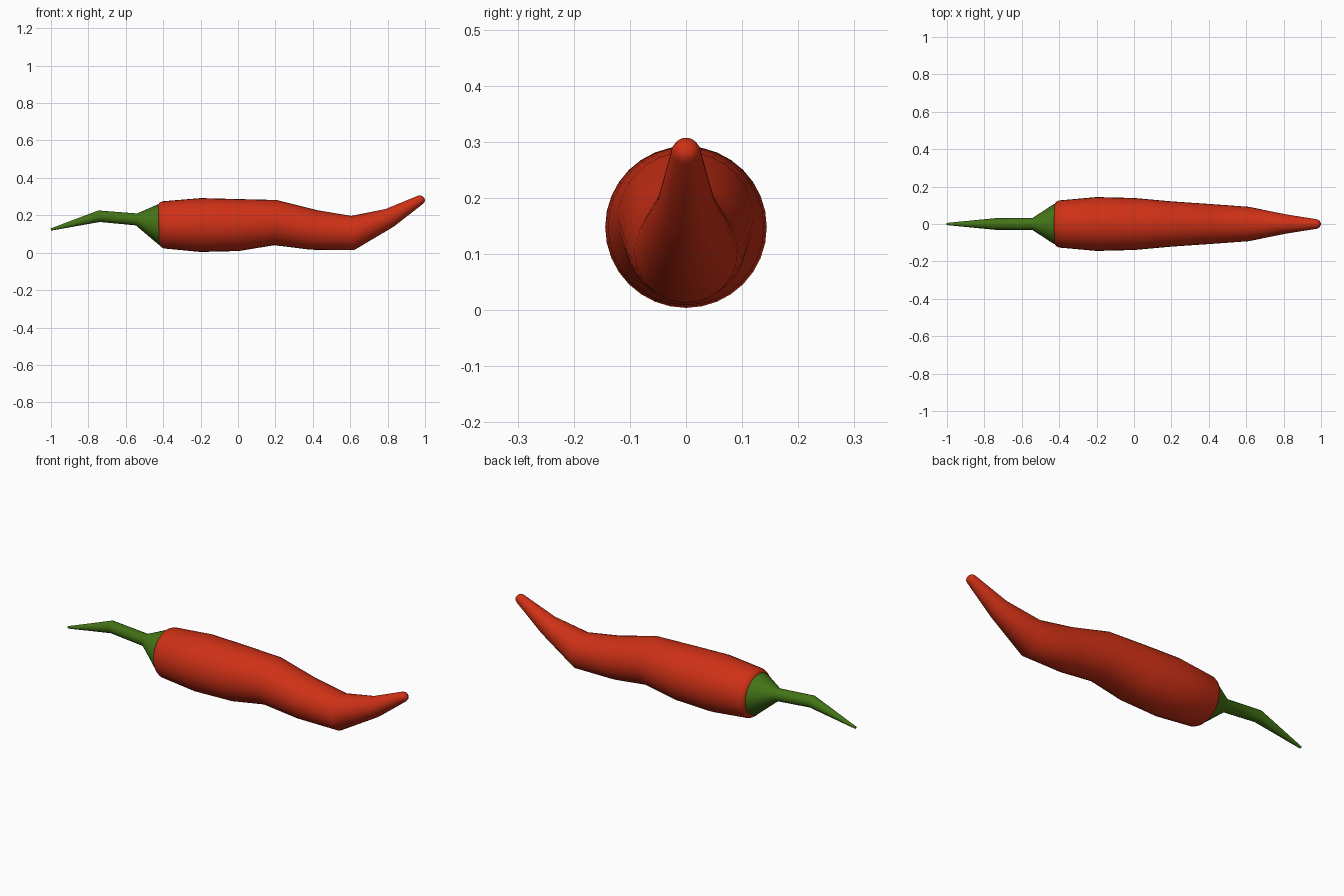
import bpy, bmesh, math
from mathutils import Vector

if "Cube" in bpy.data.objects:
    bpy.data.objects.remove(bpy.data.objects["Cube"])


def material(name, color):
    m = bpy.data.materials.new(name)
    m.diffuse_color = color
    m.use_nodes = True
    m.node_tree.nodes["Principled BSDF"].inputs["Base Color"].default_value = m.diffuse_color
    return m


def sweep(name, stations, mat, sides=32):
    # Each station: centre x, centre z, radius, tilt of the ring in degrees
    bm = bmesh.new()
    rings = []
    for x, z, r, tilt in stations:
        t = math.radians(tilt)
        up = Vector((-math.sin(t), 0, math.cos(t)))
        ring = []
        for i in range(sides):
            a = 2 * math.pi * i / sides
            p = Vector((x, 0, z)) + up * (r * math.sin(a))
            p.y = r * math.cos(a)
            ring.append(bm.verts.new(p))
        rings.append(ring)
    for a, b in zip(rings, rings[1:]):
        for i in range(sides):
            j = (i + 1) % sides
            bm.faces.new((a[i], a[j], b[j], b[i]))
    bm.faces.new(rings[0])
    bm.faces.new(rings[-1])
    bmesh.ops.recalc_face_normals(bm, faces=bm.faces)
    me = bpy.data.meshes.new(name)
    bm.to_mesh(me)
    bm.free()
    me.materials.append(mat)
    ob = bpy.data.objects.new(name, me)
    bpy.context.collection.objects.link(ob)
    bpy.ops.object.select_all(action='DESELECT')
    ob.select_set(True)
    bpy.context.view_layer.objects.active = ob
    bpy.ops.object.shade_smooth_by_angle(angle=math.radians(40))
    return ob


red = material("red_skin", (0.62, 0.03, 0.008, 1))
green = material("green_stem", (0.055, 0.17, 0.008, 1))

# Curved pepper pod with a rounded shoulder and upturned tip
sweep("pepper_pod", [
    (-0.425, 0.148, 0.106, 2), (-0.415, 0.149, 0.119, 2), (-0.40, 0.149, 0.126, 1),
    (-0.20, 0.148, 0.144, 0), (0.0, 0.148, 0.139, 2), (0.20, 0.161, 0.121, -3),
    (0.405, 0.122, 0.107, -8), (0.613, 0.105, 0.092, 4), (0.81, 0.186, 0.052, 25),
    (0.976, 0.283, 0.0255, 30), (0.987, 0.289, 0.021, 30), (0.993, 0.292, 0.012, 30),
    (0.995, 0.293, 0.003, 30)], red)

# Stem with flared cap
sweep("stem", [
    (-1.0, 0.124, 0.006, 18), (-0.743, 0.195, 0.031, 7),
    (-0.543, 0.178, 0.032, -6), (-0.428, 0.150, 0.107, 2), (-0.41, 0.149, 0.108, 2)], green)
